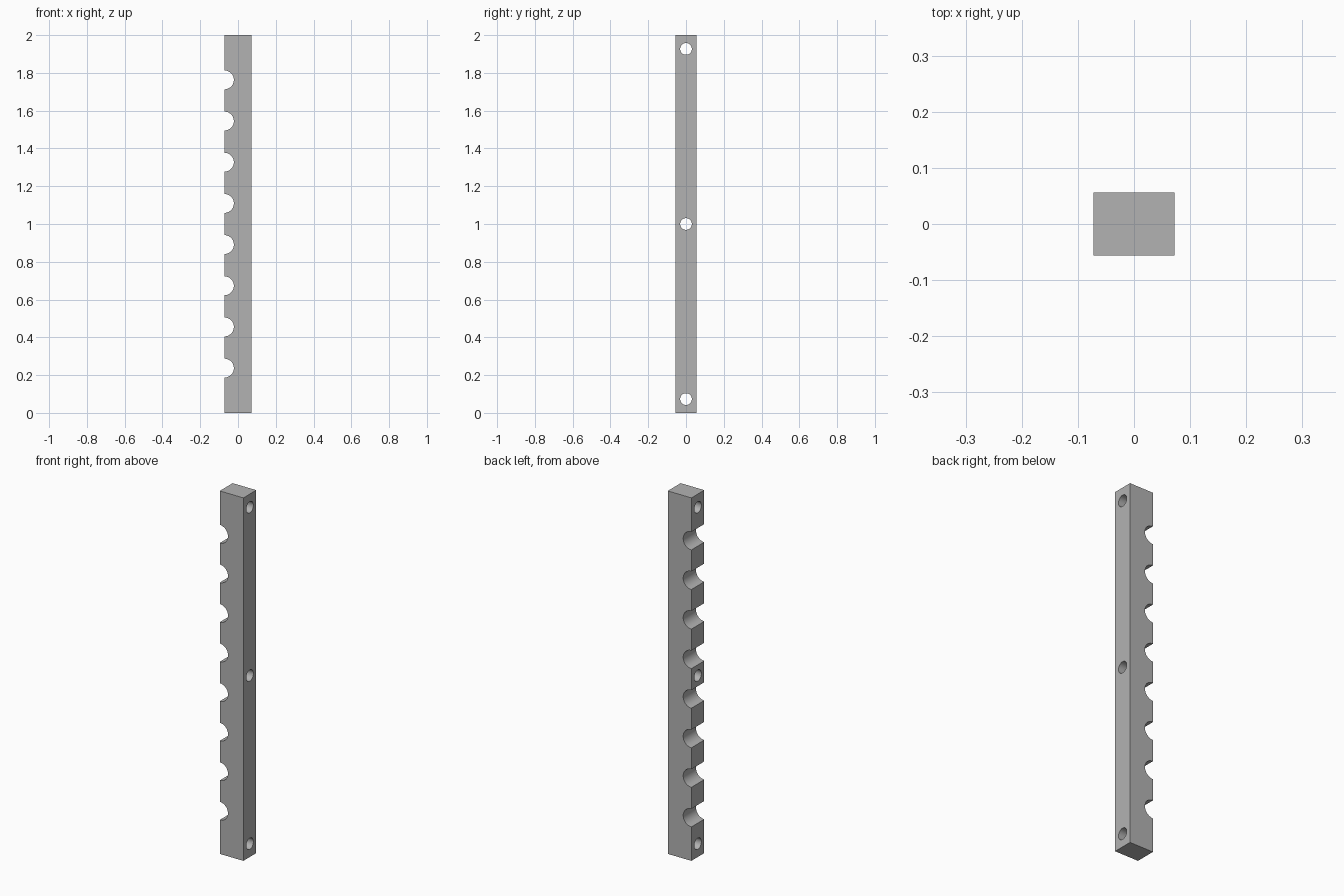
import bpy, bmesh, math
from mathutils import Matrix

cube = bpy.data.objects.get("Cube")
if cube:
    bpy.data.objects.remove(cube, do_unlink=True)

HALF_X, HALF_Y, HEIGHT = 0.072, 0.056, 2.0
NOTCH_RADIUS, NOTCH_PITCH, NOTCH_COUNT, NOTCH_STEPS = 0.05, 0.218, 8, 24
HOLE_RADIUS = 0.031
HOLE_HEIGHTS = (0.073, 1.0, 1.927)

grey = bpy.data.materials.new("Plain grey")
grey.use_nodes = True
colour = (0.45, 0.45, 0.45, 1.0)
grey.diffuse_color = colour
grey.node_tree.nodes["Principled BSDF"].inputs["Base Color"].default_value = colour


def add_object(name, bm):
    mesh = bpy.data.meshes.new(name)
    bm.to_mesh(mesh)
    bm.free()
    mesh.materials.append(grey)
    obj = bpy.data.objects.new(name, mesh)
    bpy.context.collection.objects.link(obj)
    return obj


# Side profile: a tall bar with semicircular notches along its right edge
profile = [(-HALF_X, 0), (HALF_X, 0), (HALF_X, HEIGHT), (-HALF_X, HEIGHT)]
for i in reversed(range(NOTCH_COUNT)):
    z = HEIGHT / 2 + (i - (NOTCH_COUNT - 1) / 2) * NOTCH_PITCH
    for s in range(NOTCH_STEPS + 1):
        a = math.pi / 2 - math.pi * s / NOTCH_STEPS
        profile.append((-HALF_X + NOTCH_RADIUS * math.cos(a),
                        z + NOTCH_RADIUS * math.sin(a)))

# Extrude the profile through the thickness
bm = bmesh.new()
face = bm.faces.new([bm.verts.new((x, -HALF_Y, z)) for x, z in profile])
extruded = bmesh.ops.extrude_face_region(bm, geom=[face])
moved = [v for v in extruded["geom"] if isinstance(v, bmesh.types.BMVert)]
bmesh.ops.translate(bm, verts=moved, vec=(0, 2 * HALF_Y, 0))
bmesh.ops.recalc_face_normals(bm, faces=bm.faces)
bar = add_object("notched_bar", bm)

# Cylinders that bore the screw holes from side to side
bm = bmesh.new()
for z in HOLE_HEIGHTS:
    bmesh.ops.create_cone(
        bm, cap_ends=True, segments=40, radius1=HOLE_RADIUS,
        radius2=HOLE_RADIUS, depth=0.4,
        matrix=Matrix.Translation((0, 0, z)) @ Matrix.Rotation(math.pi / 2, 4, 'Y'))
cutter = add_object("screw_hole_cutter", bm)

# Bore the holes, then drop the cutter
bore = bar.modifiers.new("Screw holes", 'BOOLEAN')
bore.operation = 'DIFFERENCE'
bore.solver = 'EXACT'
bore.object = cutter
bpy.ops.object.select_all(action='DESELECT')
bpy.context.view_layer.objects.active = bar
bar.select_set(True)
bpy.ops.object.modifier_apply(modifier=bore.name)
bpy.data.objects.remove(cutter, do_unlink=True)

# Smooth the curved walls, keep the edges crisp
bpy.ops.object.shade_smooth_by_angle(angle=math.radians(30))
